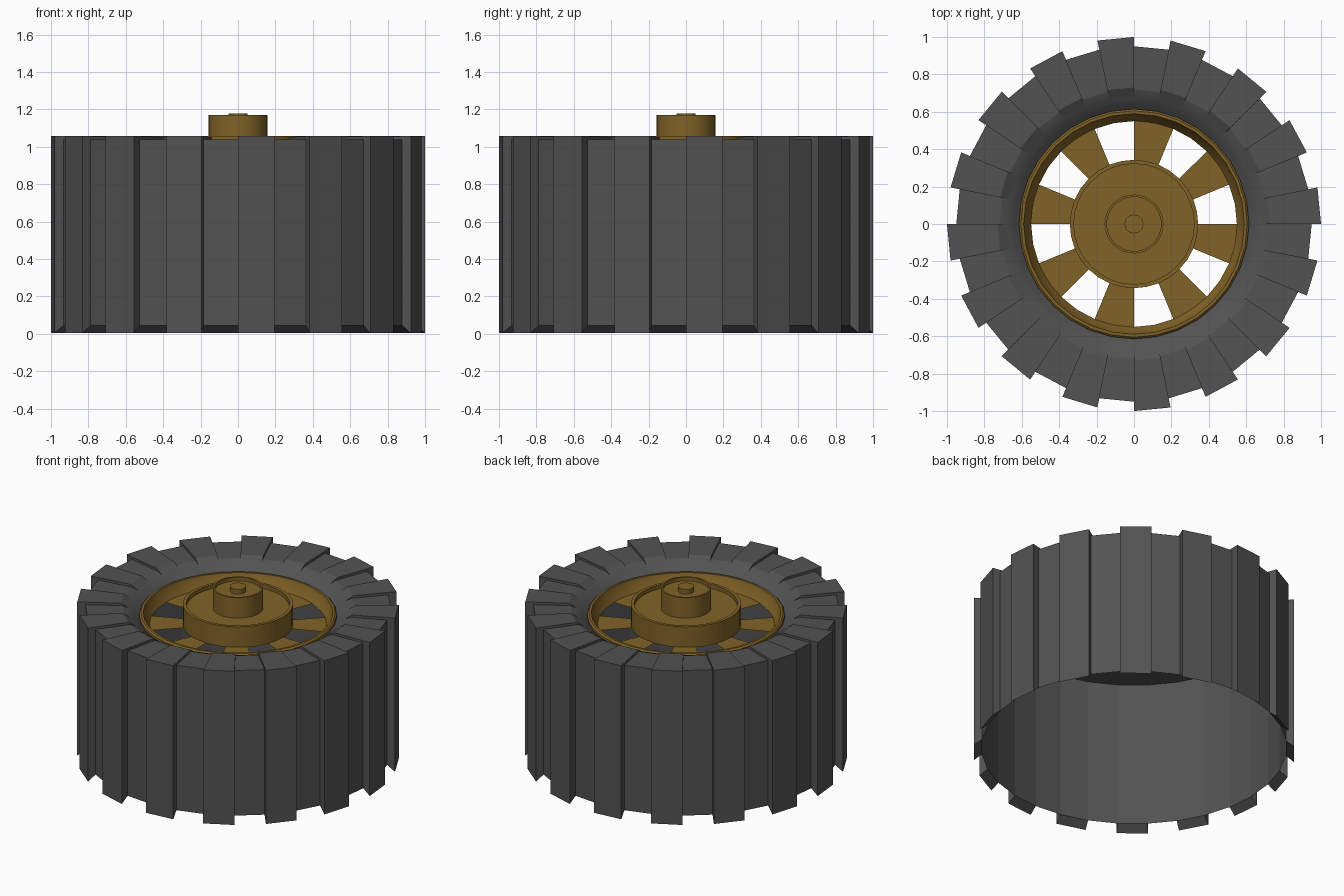
import bpy
import bmesh
from math import sin, cos, pi, radians

cube = bpy.data.objects.get("Cube")
if cube:
    bpy.data.objects.remove(cube, do_unlink=True)

SIDES = 32


def material(name, rgb):
    mat = bpy.data.materials.new(name)
    mat.use_nodes = True
    mat.diffuse_color = (*rgb, 1)
    mat.node_tree.nodes["Principled BSDF"].inputs["Base Color"].default_value = (*rgb, 1)
    return mat


rubber = material("dark grey rubber", (0.085, 0.085, 0.085))
brass = material("dull gold metal", (0.22, 0.123, 0.02))


def sweep(bm, profile, spans):
    """Sweep a (radius, height) profile over pairs of angles."""
    for a, b in spans:
        rings = [[bm.verts.new((r * cos(t), r * sin(t), z)) for r, z in profile]
                 for t in (a, b)]
        for i in range(len(profile) - 1):
            bm.faces.new((rings[0][i], rings[1][i], rings[1][i + 1], rings[0][i + 1]))
    return bm


def finish(name, bm, mat):
    bmesh.ops.remove_doubles(bm, verts=bm.verts, dist=0.0001)
    bmesh.ops.dissolve_degenerate(bm, edges=bm.edges, dist=0.0001)
    mesh = bpy.data.meshes.new(name)
    bm.to_mesh(mesh)
    bm.free()
    mesh.materials.append(mat)
    obj = bpy.data.objects.new(name, mesh)
    bpy.context.collection.objects.link(obj)
    return obj


def wedges(count, start=0, step=1):
    return [(2 * pi * i / count, 2 * pi * (i + 1) / count)
            for i in range(start, count, step)]


def lathe(name, profile, mat, sides=SIDES):
    obj = finish(name, sweep(bmesh.new(), profile, wedges(sides)), mat)
    obj.data.shade_smooth()
    obj.data.set_sharp_from_angle(angle=radians(30))
    return obj


# Tyre shell, open underneath, with a rounded inner sidewall
tyre = lathe("tyre_shell", [(0.95, 0.045), (0.95, 1.04), (0.72, 1.035),
                            (0.68, 1.02), (0.64, 0.99), (0.61, 0.965)], rubber)
for face in tyre.data.polygons:
    c = face.center
    face.use_smooth = (c.x ** 2 + c.y ** 2) ** 0.5 < 0.72

# Tread lugs on every other side of the shell
bm = bmesh.new()
lug = [(0.95, 0.045), (1.0, 0.004), (1.0, 1.058), (0.73, 1.052), (0.68, 1.021)]
sweep(bm, lug, wedges(SIDES, 0, 2))
for a, b in wedges(SIDES, 0, 2):
    for t, order in ((a, 1), (b, -1)):
        points = (lug + [(0.72, 1.035), (0.95, 1.04)])[::order]
        bm.faces.new([bm.verts.new((r * cos(t), r * sin(t), z)) for r, z in points])
finish("tread_lugs", bm, rubber)

# Wheel rim with a raised lip
lathe("wheel_rim", [(0.615, 0.95), (0.615, 0.985), (0.605, 0.995),
                    (0.59, 0.995), (0.58, 0.96), (0.55, 0.915)], brass)

# Flat spokes
finish("spokes", sweep(bmesh.new(), [(0.56, 0.918), (0.445, 0.918), (0.33, 0.918)],
                       wedges(16, 1, 2)), brass)

# Hub disc, bearing cap and axle tip
lathe("hub_disc", [(0.343, 0.915), (0.343, 1.057), (0.322, 1.057),
                   (0.322, 1.03), (0.0, 1.03)], brass)
lathe("bearing_cap", [(0.157, 1.03), (0.157, 1.17), (0.145, 1.17),
                      (0.145, 1.145), (0.0, 1.145)], brass)
lathe("axle_tip", [(0.05, 1.145), (0.05, 1.177), (0.0, 1.177)], brass)

# Consistent outward normals
for obj in bpy.context.collection.objects:
    if obj.type == "MESH" and obj.data.materials and obj.data.materials[0] in (rubber, brass):
        bm = bmesh.new()
        bm.from_mesh(obj.data)
        if obj.name == "tread_lugs":
            bmesh.ops.recalc_face_normals(bm, faces=bm.faces)
        if obj.name == "spokes":
            for f in bm.faces:
                if f.normal.z < 0:
                    f.normal_flip()
        bm.to_mesh(obj.data)
        bm.free()
